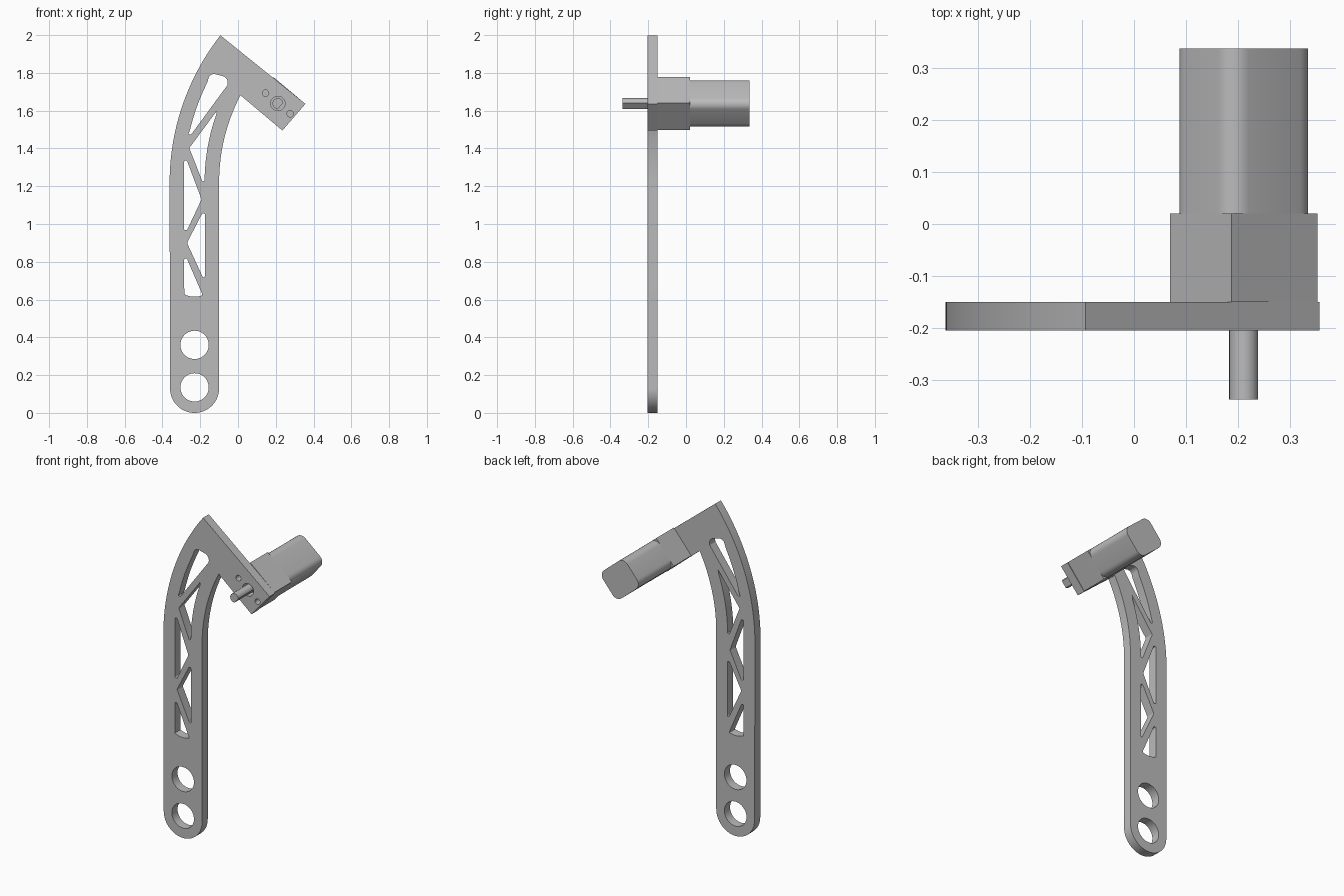
import bpy
import bmesh
from math import sin, cos, radians
from mathutils import Vector

cube = bpy.data.objects.get("Cube")
if cube:
    bpy.data.objects.remove(cube)

# One grey for everything
grey = bpy.data.materials.new("plain_grey")
grey.use_nodes = True
colour = (0.5, 0.5, 0.5, 1)
grey.diffuse_color = colour
grey.node_tree.nodes["Principled BSDF"].inputs["Base Color"].default_value = colour

BEND = Vector((0.90, 1.22))      # common centre of the curved arm edges
MOUNT = Vector((0.211, 1.638))   # shaft axis
ALONG = Vector((cos(radians(-40)), sin(radians(-40))))
ACROSS = Vector((-ALONG.y, ALONG.x))


def arc(centre, radius, start, end, steps=16):
    """Points along an arc, angles in degrees."""
    angles = [radians(start + (end - start) * i / steps) for i in range(steps + 1)]
    return [(centre[0] + radius * cos(a), centre[1] + radius * sin(a), 0) for a in angles]


def circle(centre, radius):
    return arc(centre, radius, 0, 352.5, 47)


def rounded(corners, steps=6):
    """Outline from (x, z, fillet radius) corners."""
    out = []
    for i, (x, z, r) in enumerate(corners):
        p = Vector((x, z))
        if r == 0:
            out.append(p)
            continue
        a = (Vector(corners[i - 1][:2]) - p).normalized()
        b = (Vector(corners[(i + 1) % len(corners)][:2]) - p).normalized()
        half = a.angle(b) / 2
        cut = r * cos(half) / sin(half)
        centre = p + (a + b).normalized() * r / sin(half)
        start = (p + a * cut - centre).normalized()
        end = (p + b * cut - centre).normalized()
        for k in range(steps + 1):
            out.append(centre + start.slerp(end, k / steps) * r)
    return out


def extrude(name, outlines, front, back):
    """Solid from x-z outlines (first is the rim, others are holes)."""
    curve = bpy.data.curves.new(name + "_profile", "CURVE")
    curve.dimensions = "2D"
    curve.fill_mode = "BOTH"
    curve.extrude = (back - front) / 2
    for corners in outlines:
        points = rounded(corners)
        spline = curve.splines.new("POLY")
        spline.points.add(len(points) - 1)
        for target, p in zip(spline.points, points):
            target.co = (p.x, p.y, 0, 1)
        spline.use_cyclic_u = True
    helper = bpy.data.objects.new(name + "_profile", curve)
    bpy.context.collection.objects.link(helper)
    bpy.context.view_layer.update()
    mesh = bpy.data.meshes.new_from_object(helper)
    bpy.data.objects.remove(helper)

    bm = bmesh.new()
    bm.from_mesh(mesh)
    for v in bm.verts:
        v.co = (v.co.x, (front + back) / 2 - v.co.z, v.co.y)
    bmesh.ops.remove_doubles(bm, verts=bm.verts, dist=0.0001)
    bmesh.ops.recalc_face_normals(bm, faces=bm.faces)
    bm.to_mesh(mesh)
    bm.free()
    mesh.name = name
    mesh.materials.clear()
    mesh.materials.append(grey)
    obj = bpy.data.objects.new(name, mesh)
    bpy.context.collection.objects.link(obj)
    bpy.ops.object.select_all(action="DESELECT")
    obj.select_set(True)
    bpy.context.view_layer.objects.active = obj
    bpy.ops.object.shade_smooth_by_angle(angle=radians(30))


def block(length, width, radius):
    """Tilted rectangle around the shaft axis."""
    corners = []
    for s, t in ((-1, -1), (1, -1), (1, 1), (-1, 1)):
        p = MOUNT + ALONG * s * length / 2 + ACROSS * t * width / 2
        corners.append((p.x, p.y, radius))
    return corners


# Arm outline: round foot, straight shank, bend, and tilted head
rim = (arc((-0.23, 0.13), 0.13, 180, 360, 32)
       + arc(BEND, 1.0, 180, 152.5, 20)
       + [(0.235, 1.495, 0), (0.357, 1.636, 0)]
       + arc(BEND, 1.262, 141.9, 180, 24))

# Truss windows, from the foot upward
windows = [
    [(-0.285, 0.825, 0.008), (-0.27, 0.815, 0.006), (-0.19, 0.63, 0.01)]
    + arc((-0.23, 0.735), 0.12, 290, 243, 8),
    [(-0.175, 1.06, 0.008), (-0.19, 1.055, 0.008), (-0.27, 0.9, 0.012),
     (-0.187, 0.72, 0.006), (-0.175, 0.715, 0.006)],
    [(-0.285, 1.335, 0.006), (-0.27, 1.335, 0.006), (-0.193, 1.13, 0.012),
     (-0.27, 0.967, 0.006), (-0.285, 0.967, 0.006)],
    [(-0.258, 1.402, 0.01), (-0.188, 1.225, 0.004)]
    + arc(BEND, 1.077, 179.5, 160.5, 16) + [(-0.113, 1.598, 0)],
    [(-0.247, 1.475, 0.004), (-0.263, 1.475, 0.004)]
    + arc(BEND, 1.187, 166.5, 153.5, 16)
    + [(-0.148, 1.80, 0.03), (-0.05, 1.775, 0.035), (-0.056, 1.735, 0.01)],
]

# Foot holes, screw holes and shaft clearance
holes = [circle((-0.23, z), 0.075) for z in (0.135, 0.36)]
holes += [circle(MOUNT + ALONG * s, 0.017) for s in (-0.085, 0.085)]
holes.append(circle(MOUNT, 0.038))

extrude("arm_plate", [rim] + windows + holes, -0.205, -0.15)

# Motor assembly behind the head; the shaft has one flat side
extrude("gearbox", [block(0.215, 0.184, 0)], -0.15, 0.02)
extrude("motor_can", [block(0.215, 0.184, 0.043)], 0.02, 0.337)
extrude("output_shaft", [arc(MOUNT, 0.028, 8, 272, 32)], -0.337, -0.15)
